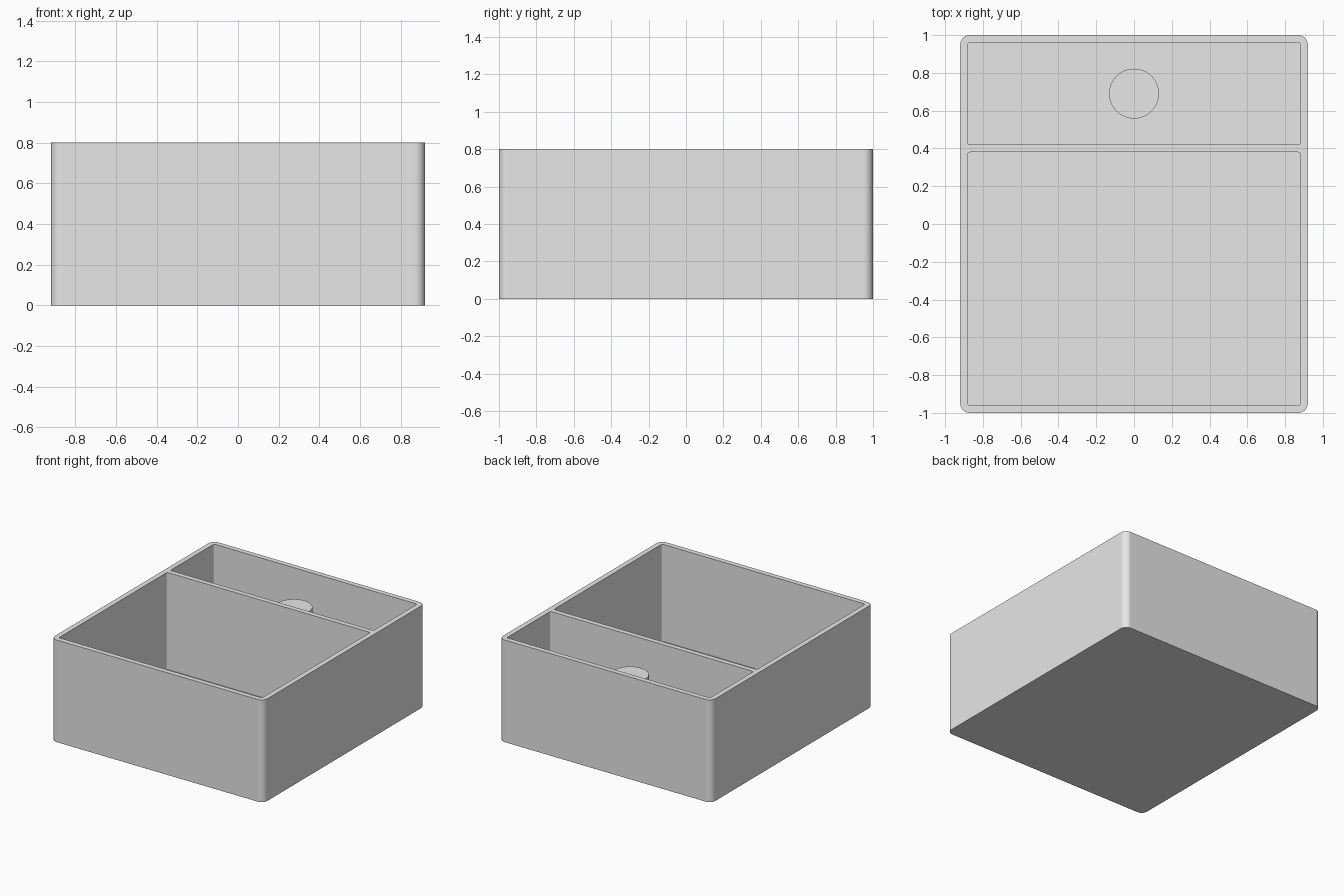
import bpy, bmesh, math
from mathutils import Matrix, Vector

if "Cube" in bpy.data.objects:
    bpy.data.objects.remove(bpy.data.objects["Cube"], do_unlink=True)

HALF_X, HALF_Y, HEIGHT = 0.92, 1.0, 0.8
WALL, FLOOR = 0.04, 0.04
DIVIDER_Y = 0.40

grey = bpy.data.materials.new("plain grey")
grey.use_nodes = True
grey.diffuse_color = (0.8, 0.8, 0.8, 1)
grey.node_tree.nodes["Principled BSDF"].inputs["Base Color"].default_value = (0.8, 0.8, 0.8, 1)


def finish(name, bm):
    """Turn a bmesh into a linked, coloured object."""
    mesh = bpy.data.meshes.new(name)
    bm.to_mesh(mesh)
    bm.free()
    mesh.materials.append(grey)
    obj = bpy.data.objects.new(name, mesh)
    bpy.context.collection.objects.link(obj)
    return obj


def rounded_box(name, low, high, radius, segments):
    """Box between two corners with rounded upright edges."""
    low, high = Vector(low), Vector(high)
    bm = bmesh.new()
    bmesh.ops.create_cube(bm, size=1, matrix=Matrix.Translation((low + high) / 2)
                          @ Matrix.Diagonal((*(high - low), 1)))
    upright = [e for e in bm.edges
               if abs(e.verts[0].co.z - e.verts[1].co.z) > 0.1]
    bmesh.ops.bevel(bm, geom=upright, offset=radius, segments=segments,
                    profile=0.5, affect='EDGES')
    return finish(name, bm)


def select_only(obj):
    bpy.ops.object.select_all(action='DESELECT')
    obj.select_set(True)
    bpy.context.view_layer.objects.active = obj


def smooth(obj):
    select_only(obj)
    bpy.ops.object.shade_smooth_by_angle(angle=math.radians(30))


# Outer tray with rounded corners
tray = rounded_box("tray", (-HALF_X, -HALF_Y, 0), (HALF_X, HALF_Y, HEIGHT), 0.05, 10)

# Hollow out the front and back compartments, leaving the divider
spans = {"front_hollow": (-HALF_Y + WALL, DIVIDER_Y - WALL / 2),
         "back_hollow": (DIVIDER_Y + WALL / 2, HALF_Y - WALL)}
for name, (y0, y1) in spans.items():
    cutter = rounded_box(name, (-HALF_X + WALL, y0, FLOOR),
                         (HALF_X - WALL, y1, HEIGHT + 0.2), 0.012, 5)
    cutter.hide_render = True
    cut = tray.modifiers.new(name, 'BOOLEAN')
    cut.operation, cut.solver, cut.object = 'DIFFERENCE', 'EXACT', cutter
    select_only(tray)
    bpy.ops.object.modifier_apply(modifier=cut.name)
    bpy.data.objects.remove(cutter, do_unlink=True)

smooth(tray)
flatten = tray.modifiers.new("flat walls", 'WEIGHTED_NORMAL')
flatten.keep_sharp = True

# Round post standing in the back compartment
POST_TOP = 0.645
bm = bmesh.new()
bmesh.ops.create_cone(bm, cap_ends=True, segments=64, radius1=0.132, radius2=0.132,
                      depth=POST_TOP - FLOOR,
                      matrix=Matrix.Translation((0, 0.69, (POST_TOP + FLOOR) / 2)))
post = finish("post", bm)
smooth(post)
